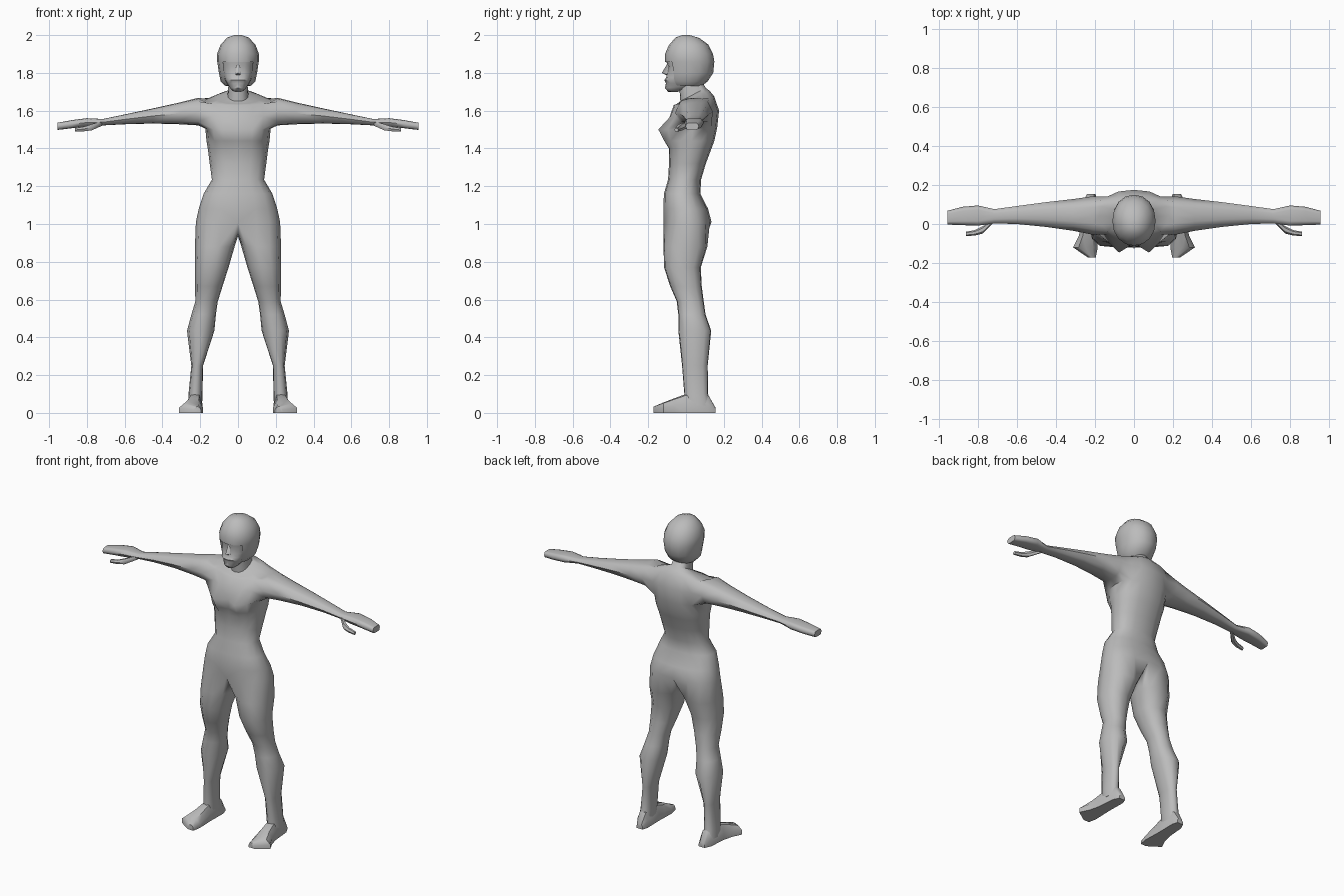
import bpy, bmesh, math

if "Cube" in bpy.data.objects:
    bpy.data.objects.remove(bpy.data.objects["Cube"])

grey = bpy.data.materials.new("plain grey")
grey.diffuse_color = (0.5, 0.5, 0.5, 1)
grey.use_nodes = True
grey.node_tree.nodes["Principled BSDF"].inputs["Base Color"].default_value = grey.diffuse_color


def pw(v, e):
    return math.copysign(abs(v) ** e, v)


def skin(bm, a, b, closed=True, skip=()):
    """Quads between two equal rows of vertices."""
    n = len(a)
    for j in range(n if closed else n - 1):
        if j not in skip:
            k = (j + 1) % n
            bm.faces.new((a[j], a[k], b[k], b[j]))


def half_row(bm, zf, zb, hw, yf, yb, e=0.85, shape=None):
    """Half ring of 9 points from front centre to back centre."""
    row = []
    for j in range(9):
        t = math.pi * j / 8
        x = 0 if j in (0, 8) else hw * pw(math.sin(t), e)
        c = pw(math.cos(t), e) if j != 4 else 0
        y = (yf + yb) / 2 - c * (yb - yf) / 2
        z = zf + (zb - zf) * (1 - c) / 2
        if shape and c > 0:
            y += shape(x, z)
        row.append(bm.verts.new((x, y, z)))
    return row


def finish(bm, name, angle=45, mirror=True):
    bmesh.ops.recalc_face_normals(bm, faces=bm.faces)
    me = bpy.data.meshes.new(name)
    bm.to_mesh(me)
    bm.free()
    ob = bpy.data.objects.new(name, me)
    bpy.context.collection.objects.link(ob)
    me.materials.append(grey)
    bpy.ops.object.select_all(action='DESELECT')
    bpy.context.view_layer.objects.active = ob
    ob.select_set(True)
    bpy.ops.object.shade_smooth_by_angle(angle=math.radians(angle))
    if mirror:
        ob.modifiers.new("mirror", 'MIRROR').use_axis[0] = True
    return ob


# ---- body: half torso, with arm and leg growing out of it ----
def bust(x, z):
    return -0.072 * math.exp(-((x - .085) / .06) ** 2 - ((z - 1.485) / .052) ** 2)


torso = [  # z front, z back, half width, y front, y back
    (1.01, 1.01, .223, -.12, .135), (1.08, 1.08, .208, -.12, .117),
    (1.16, 1.16, .182, -.117, .076), (1.235, 1.235, .138, -.095, .08),
    (1.32, 1.32, .150, -.09, .105), (1.40, 1.40, .160, -.09, .135),
    (1.44, 1.44, .167, -.09, .15), (1.50, 1.51, .173, -.09, .165),
    (1.57, 1.60, .180, -.085, .175), (1.63, 1.675, .178, -.065, .15),
    (1.635, 1.705, .115, -.05, .125), (1.65, 1.72, .055, -.03, .105),
    (1.72, 1.77, .050, -.035, .075)]
bm = bmesh.new()
rows = [half_row(bm, *r, shape=bust) for r in torso]
for i in range(len(rows) - 1):
    skin(bm, rows[i], rows[i + 1], False, (2, 3, 4, 5) if i in (7, 8) else ())

# arm and hand, from the shoulder opening
lo, mid, hi = rows[7], rows[8], rows[9]
ring = lo[2:7] + [mid[6]] + hi[6:1:-1] + [mid[2]]
angles = [-135, -112, -90, -67, -45, 0, 45, 67, 90, 112, 135, 180]
for x, y0, y1, z0, z1 in [
        (.21, -.055, .142, 1.522, 1.668), (.31, -.035, .128, 1.528, 1.643),
        (.45, -.015, .112, 1.532, 1.612), (.60, .0, .092, 1.528, 1.580),
        (.715, .003, .076, 1.522, 1.556), (.80, -.008, .095, 1.515, 1.560),
        (.88, -.006, .088, 1.507, 1.550), (.955, -.003, .068, 1.498, 1.536)]:
    e = 0.6 if x > .75 else 0.9
    new = [bm.verts.new((x, (y0 + y1) / 2 + pw(math.cos(math.radians(a)), e) * (y1 - y0) / 2,
                         (z0 + z1) / 2 + pw(math.sin(math.radians(a)), e) * (z1 - z0) / 2))
           for a in angles]
    skin(bm, ring, new)
    ring = new
bm.faces.new(ring)

# leg, from the hip half ring closed by the crotch line
ring = rows[0] + [bm.verts.new(p) for p in ((0, .07, .955), (0, .0, .935), (0, -.075, .955))]
angles = [-45 + 33.75 * j for j in range(9)] + [247.5, 270, 292.5]
for z, x0, x1, y0, y1 in [
        (.88, .018, .228, -.121, .115), (.77, .05, .228, -.118, .08),
        (.67, .082, .227, -.085, .085), (.59, .107, .226, -.05, .095),
        (.52, .117, .247, -.042, .105), (.435, .125, .27, -.042, .135),
        (.25, .185, .247, -.022, .116), (.10, .188, .262, -.01, .118),
        (.04, .19, .265, -.01, .135)]:
    new = [bm.verts.new(((x0 + x1) / 2 + pw(math.sin(math.radians(a)), .9) * (x1 - x0) / 2,
                         (y0 + y1) / 2 - pw(math.cos(math.radians(a)), .9) * (y1 - y0) / 2, z))
           for a in angles]
    skin(bm, ring, new)
    ring = new
bm.faces.new(ring)
finish(bm, "body", 55)


# ---- feet: flat-soled sections from heel to toe ----
bm = bmesh.new()
ring = None
for y, x0, x1, h in [(.155, .198, .24, .03), (.118, .188, .258, .095), (.0, .19, .268, .10),
                     (-.06, .188, .283, .078), (-.12, .186, .312, .055), (-.172, .196, .236, .033)]:
    w = x1 - x0
    new = [bm.verts.new((x0 + u * w, y, v * h)) for u, v in
           ((0, 0), (1, 0), (1, .5), (.78, .93), (.5, 1), (.2, .95), (0, .5))]
    if ring:
        skin(bm, ring, new)
    else:
        bm.faces.new(new)
    ring = new
bm.faces.new(ring)
finish(bm, "foot", 45)


# ---- thumbs ----
bm = bmesh.new()
ring = None
for x, y, z, r in [(.72, .02, 1.532, .014), (.775, -.03, 1.512, .019),
                   (.815, -.045, 1.503, .014), (.862, -.051, 1.498, .011)]:
    new = [bm.verts.new((x, y + r * math.cos(math.pi * k / 3), z + r * math.sin(math.pi * k / 3)))
           for k in range(6)]
    if ring:
        skin(bm, ring, new)
    else:
        bm.faces.new(new)
    ring = new
bm.faces.new(ring)
finish(bm, "thumb", 50)


# ---- face with jaw and lips ----
bm = bmesh.new()
prev = None
for r in [(1.90, 1.90, .085, -.10, .06), (1.855, 1.855, .082, -.103, .06),
          (1.835, 1.835, .080, -.094, .06), (1.80, 1.80, .078, -.102, .06),
          (1.775, 1.775, .072, -.105, .06), (1.762, 1.762, .068, -.115, .06),
          (1.745, 1.75, .060, -.106, .06), (1.72, 1.735, .048, -.112, .06),
          (1.70, 1.725, .034, -.095, .05), (1.698, 1.722, .015, -.05, .03)]:
    row = half_row(bm, *r)
    if prev:
        skin(bm, prev, row, False)
    prev = row
finish(bm, "face", 50)

# ---- nose ----
bm = bmesh.new()
bridge, tip, base, wing, side = [bm.verts.new(p) for p in (
    (0, -.098, 1.85), (0, -.128, 1.80), (0, -.098, 1.785), (.02, -.094, 1.79), (.012, -.088, 1.84))]
bm.faces.new((bridge, tip, wing, side))
bm.faces.new((tip, base, wing))
finish(bm, "nose", 30)

# ---- bobbed hair, open around the face below the fringe ----
bm = bmesh.new()
prev = None
hair = [(2.0, 2.0, .02, -.02, .02), (1.988, 1.985, .058, -.055, .07),
        (1.945, 1.95, .093, -.092, .118), (1.90, 1.90, .111, -.111, .143),
        (1.858, 1.86, .110, -.11, .15), (1.80, 1.80, .101, -.10, .144),
        (1.757, 1.755, .092, -.09, .115), (1.735, 1.73, .070, -.07, .082),
        (1.745, 1.745, .03, -.03, .04)]
for i, r in enumerate(hair):
    row = half_row(bm, *r, e=0.95)
    if prev:
        skin(bm, prev, row, False, (0, 1) if i > 4 else ())
    else:
        bm.faces.new(row)
    if i == 4:  # underside of the fringe
        inner = [bm.verts.new((v.co.x * .8, v.co.y * .8, v.co.z)) for v in row[:3]]
        skin(bm, row[:3], inner, False)
    prev = row
loose = [v for v in bm.verts if not v.link_faces]
bmesh.ops.delete(bm, geom=loose, context='VERTS')
# crown cap touches the mirror plane only along its edge
finish(bm, "hair", 50)
